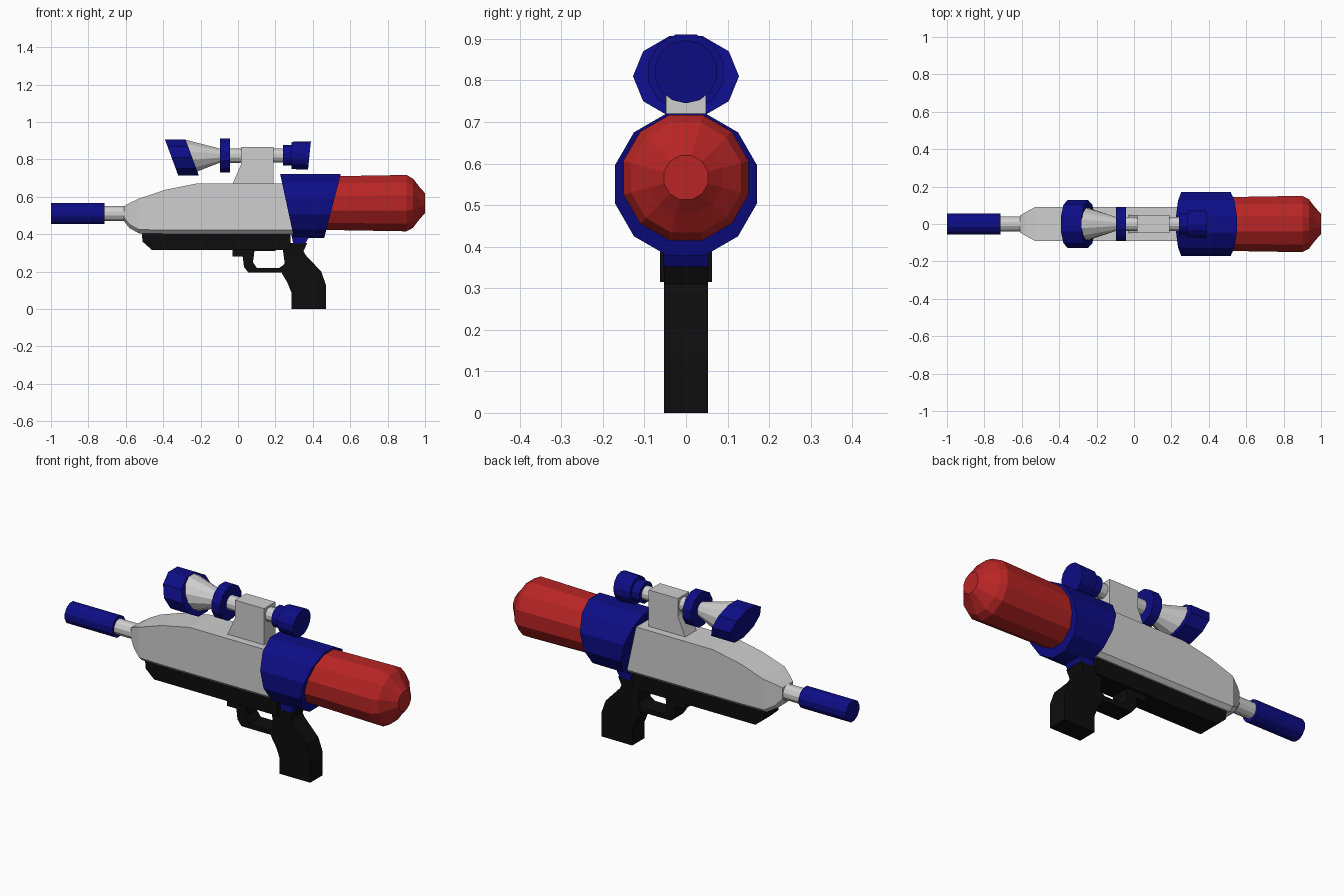
import bpy, bmesh, math


def material(name, rgb):
    m = bpy.data.materials.new(name)
    m.diffuse_color = (*rgb, 1)
    return m


GREY = material("light_grey", (0.62, 0.62, 0.62))
BLUE = material("navy_blue", (0.004, 0.004, 0.24))
RED = material("red", (0.48, 0.018, 0.018))
BLACK = material("black", (0.004, 0.004, 0.004))


def finish(bm, name, mat):
    bmesh.ops.recalc_face_normals(bm, faces=bm.faces)
    me = bpy.data.meshes.new(name)
    bm.to_mesh(me)
    bm.free()
    me.materials.append(mat)
    ob = bpy.data.objects.new(name, me)
    bpy.context.collection.objects.link(ob)
    return ob


def loft(name, rings, mat):
    """Skin a list of point rings and cap both ends."""
    bm = bmesh.new()
    vs = [[bm.verts.new(p) for p in r] for r in rings]
    n = len(vs[0])
    for a, b in zip(vs, vs[1:]):
        for i in range(n):
            j = (i + 1) % n
            bm.faces.new((a[i], a[j], b[j], b[i]))
    bm.faces.new(vs[0])
    bm.faces.new(vs[-1])
    return finish(bm, name, mat)


def turned(name, stations, cz, mat, n=12, off=0.5, wide=1.0):
    """Round part along x; stations are (x, radius, slant of the ring in x per z)."""
    rings = []
    for x, r, k in stations:
        ring = []
        for i in range(n):
            a = (i + off) * 2 * math.pi / n
            z = r * math.sin(a)
            ring.append((x + k * z, r * wide * math.cos(a), cz + z))
        rings.append(ring)
    return loft(name, rings, mat)


def prism(name, profile, half, mat):
    """Side profile (x, z) extruded across y."""
    return loft(name, [[(x, y, z) for x, z in profile] for y in (-half, half)], mat)


# Nozzle and barrel
turned("nozzle", [(-1.0, 0.058, 0), (-0.715, 0.058, 0)], 0.51, BLUE)
turned("barrel", [(-0.73, 0.042, 0), (-0.58, 0.042, 0)], 0.51, GREY)

# Main body: tapered sections (x, bottom, top, half width), chamfered at the bottom
sections = [(-0.61, 0.47, 0.548, 0.045), (-0.58, 0.432, 0.567, 0.063),
            (-0.53, 0.405, 0.59, 0.09), (-0.39, 0.402, 0.637, 0.09),
            (-0.225, 0.402, 0.67, 0.09), (0.33, 0.402, 0.67, 0.09)]
loft("body", [[(x, -w, lo + 0.02), (x, -w, hi), (x, w, hi), (x, w, lo + 0.02),
               (x, w - 0.02, lo), (x, -w + 0.02, lo)]
              for x, lo, hi, w in sections], GREY)

# Underside rail, trigger guard and grip
prism("under_rail", [(-0.515, 0.41), (-0.51, 0.36), (-0.46, 0.315), (0.28, 0.315),
                     (0.28, 0.41)], 0.062, BLACK)
prism("trigger_guard", [(-0.03, 0.33), (-0.03, 0.282), (0.025, 0.282), (0.032, 0.225),
                        (0.055, 0.195), (0.26, 0.195), (0.26, 0.26), (0.243, 0.235),
                        (0.22, 0.22), (0.1, 0.22), (0.08, 0.25), (0.088, 0.31),
                        (0.2, 0.31), (0.2, 0.33)], 0.05, BLACK)
prism("grip", [(0.285, 0), (0.47, 0), (0.47, 0.13), (0.445, 0.2), (0.36, 0.29),
               (0.35, 0.31), (0.37, 0.352), (0.279, 0.352), (0.279, 0.316), (0.24, 0.316),
               (0.25, 0.24), (0.235, 0.19), (0.265, 0.14), (0.285, 0.09)], 0.053, BLACK)

# Tank, its collar and the neck joining the collar to the grip
turned("tank", [(0.4, 0.147, 0), (0.9, 0.156, 0), (0.935, 0.137, 0), (0.97, 0.09, 0),
                (1.0, 0.055, 0)], 0.566, RED)
turned("tank_collar", [(0.2625, 0.177, -0.217), (0.505, 0.177, 0.26)], 0.55, BLUE)
prism("collar_neck", [(0.28, 0.42), (0.295, 0.351), (0.36, 0.351), (0.40, 0.42)], 0.054, BLUE)

# Scope: mount, tube, front hood, ring and eyepiece
prism("scope_mount", [(0.015, 0.867), (0.19, 0.867), (0.19, 0.66), (-0.033, 0.66),
                      (0.015, 0.77)], 0.048, GREY)
turned("scope_tube", [(-0.25, 0.088, -0.37), (-0.1, 0.04, 0), (0.26, 0.038, 0)], 0.82, GREY)
turned("scope_hood", [(-0.355, 0.102, -0.37), (-0.245, 0.102, -0.37)], 0.81, BLUE,
       n=10, off=0, wide=1.25)
turned("scope_ring", [(-0.095, 0.094, 0), (-0.043, 0.094, 0)], 0.82, BLUE)
turned("eyepiece_base", [(0.24, 0.058, 0), (0.30, 0.058, 0)], 0.822, BLUE)
turned("eyepiece", [(0.287, 0.073, 0), (0.382, 0.076, 0.1)], 0.821, BLUE, n=14)
